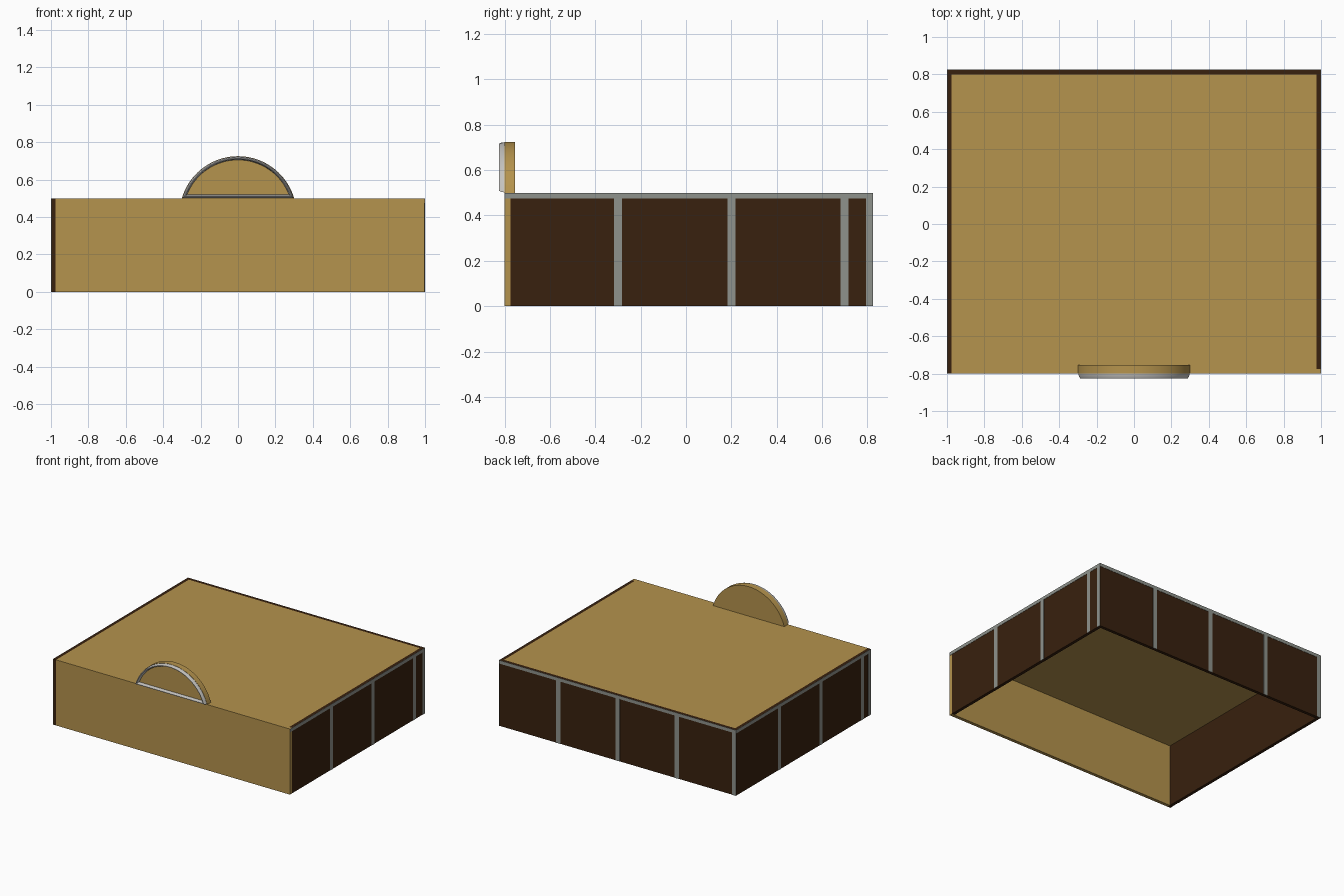
import bpy, bmesh, math

if "Cube" in bpy.data.objects:
    bpy.data.objects.remove(bpy.data.objects["Cube"])

def material(name, rgb):
    m = bpy.data.materials.new(name)
    m.diffuse_color = (*rgb, 1)
    m.use_nodes = True
    m.node_tree.nodes["Principled BSDF"].inputs["Base Color"].default_value = m.diffuse_color
    return m

GOLD = material("golden wood", (0.462, 0.292, 0.074))
DARK = material("dark wood", (0.040, 0.015, 0.0044))
GREY = material("grey trim", (0.275, 0.290, 0.262))
SILVER = material("silver rim", (0.55, 0.54, 0.52))

def finish(name, bm, mat):
    bmesh.ops.recalc_face_normals(bm, faces=bm.faces[:])
    me = bpy.data.meshes.new(name)
    bm.to_mesh(me)
    bm.free()
    me.materials.append(mat)
    ob = bpy.data.objects.new(name, me)
    bpy.context.collection.objects.link(ob)
    return ob

def box(name, x, y, z, mat):
    bm = bmesh.new()
    bmesh.ops.create_cube(bm, size=1)
    for v in bm.verts:
        v.co = [r[0] + (c + 0.5) * (r[1] - r[0]) for c, r in zip(v.co, (x, y, z))]
    return finish(name, bm, mat)

H, T, P = 0.5, 0.025, 0.002      # height, board thickness, trim plate thickness
E = 1 - P                        # outer face of the boards
B = 0.825 - P

# Boards: open-bottomed box
box("top_board", (-0.975, 0.975), (-0.775, 0.8), (H - T, H), GOLD)
box("front_board", (-0.975, E), (-0.8, -0.775), (0, H), GOLD)
box("left_board", (-E, -0.975), (-0.8, 0.8), (0, H), DARK)
box("right_board", (0.975, E), (-0.775, 0.8), (0, H), DARK)
box("back_board", (-E, E), (0.8, B), (0, H), DARK)

# Grey trim plates: a top rail and upright battens on three sides
W = 0.0175
for side, s in (("right", 1), ("left", -1)):
    xr = (E, 1) if s > 0 else (-1, -E)
    box(side + "_rail", xr, (-0.8, 0.825), (H - T, H), GREY)
    for i, c in enumerate((-0.3, 0.2, 0.7)):
        box(f"{side}_batten_{i}", xr, (s * c - W, s * c + W), (0, H - T), GREY)
    end = (0.795, 0.825) if s > 0 else (-0.8, -0.77)
    box(side + "_end_batten", xr, end, (0, H - T), GREY)
box("back_rail", (-1, 1), (B, 0.825), (H - T, H), GREY)
for i, c in enumerate((0.5, 0, -0.5, -1 + W)):
    box(f"back_batten_{i}", (c - W, c + W), (B, 0.825), (0, H - T), GREY)

# Handle: half-moon plate standing on the front edge
R, CZ, N = 0.3125, 0.4125, 40

def segment(inset, y):
    """Outline of a circular segment, drawn in by inset, at depth y."""
    r, base = R - inset, H + inset
    a0 = math.asin((base - CZ) / r)
    return [(r * math.cos(a), y, CZ + r * math.sin(a))
            for a in (a0 + (math.pi - 2 * a0) * i / N for i in range(N + 1))]

def loft(name, rings, mat, closed):
    bm = bmesh.new()
    loops = [[bm.verts.new(p) for p in ring] for ring in rings]
    n = len(loops[0])
    pairs = list(zip(loops, loops[1:])) + ([(loops[-1], loops[0])] if closed else [])
    for a, b in pairs:
        for i in range(n):
            j = (i + 1) % n
            bm.faces.new((a[i], a[j], b[j], b[i]))
    if not closed:
        bm.faces.new(loops[0])
        bm.faces.new(loops[-1])
    ob = finish(name, bm, mat)
    bpy.context.view_layer.objects.active = ob
    ob.select_set(True)
    bpy.ops.object.shade_smooth_by_angle(angle=math.radians(30))
    ob.select_set(False)

loft("handle_plate", [segment(0, -0.755), segment(0, -0.8)], GOLD, False)
# Raised bevelled rim around the front of the plate
loft("handle_rim", [segment(0.002, -0.8), segment(0.004, -0.815), segment(0.009, -0.825),
                    segment(0.013, -0.825), segment(0.018, -0.815), segment(0.02, -0.8)],
     SILVER, True)
